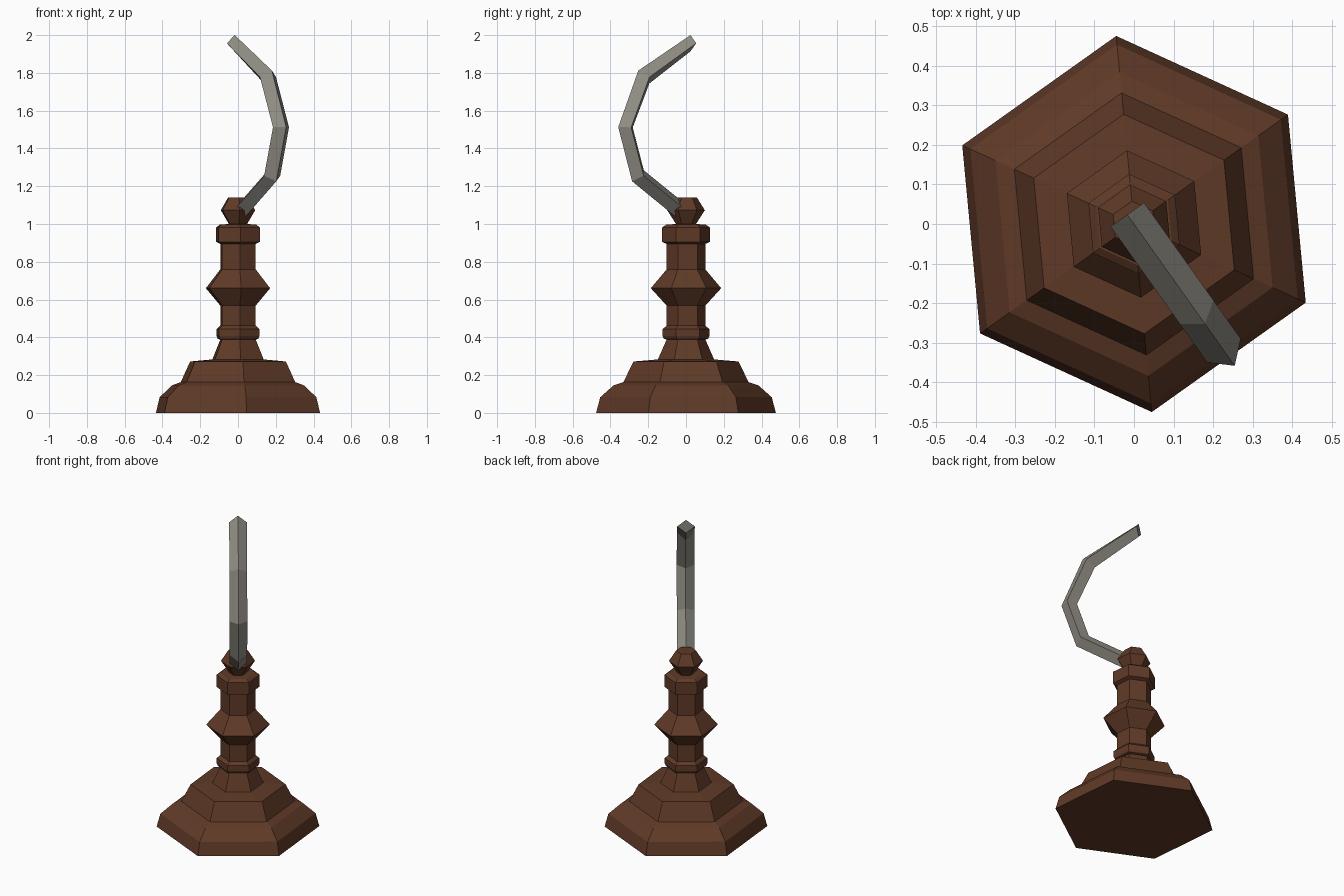
import bpy, bmesh, math
from mathutils import Vector

if "Cube" in bpy.data.objects:
    bpy.data.objects.remove(bpy.data.objects["Cube"])


def material(name, rgb):
    m = bpy.data.materials.new(name)
    m.diffuse_color = (*rgb, 1)
    m.use_nodes = True
    m.node_tree.nodes["Principled BSDF"].inputs["Base Color"].default_value = m.diffuse_color
    return m


wood = material("brown wood", (0.115, 0.042, 0.020))
metal = material("grey metal", (0.28, 0.265, 0.23))

TURN = math.radians(35.4)      # rotation of the hexagonal stand


def loft(name, rings, mat):
    """Skin a list of equal-length point rings and cap both ends."""
    bm = bmesh.new()
    vs = [[bm.verts.new(p) for p in ring] for ring in rings]
    n = len(vs[0])
    for a, b in zip(vs, vs[1:]):
        for i in range(n):
            j = (i + 1) % n
            bm.faces.new((a[i], a[j], b[j], b[i]))
    bm.faces.new(vs[0][::-1])
    bm.faces.new(vs[-1])
    bmesh.ops.recalc_face_normals(bm, faces=bm.faces)
    me = bpy.data.meshes.new(name)
    bm.to_mesh(me)
    bm.free()
    me.materials.append(mat)
    ob = bpy.data.objects.new(name, me)
    bpy.context.collection.objects.link(ob)
    return ob


def hex_turned(name, profile):
    """Six-sided turning from (radius, height) pairs."""
    rings = [[(r * math.cos(TURN + k * math.pi / 3),
               r * math.sin(TURN + k * math.pi / 3), z) for k in range(6)]
             for r, z in profile]
    return loft(name, rings, wood)


# Stepped foot
hex_turned("base", [(0.478, 0), (0.456, 0.083), (0.386, 0.145), (0.333, 0.163),
                    (0.279, 0.272), (0.15, 0.283)])

# Turned column: flared neck, lower ring, bulge, upper collar
hex_turned("column", [(0.151, 0.28), (0.103, 0.388), (0.118, 0.392), (0.125, 0.408),
                      (0.125, 0.443), (0.103, 0.462), (0.103, 0.568), (0.187, 0.66),
                      (0.103, 0.76), (0.103, 0.895), (0.127, 0.905), (0.127, 0.982),
                      (0.105, 0.997), (0.045, 1.0)])

# Finial on top
hex_turned("finial", [(0.05, 0.995), (0.1, 1.073), (0.058, 1.14)])

# Curved hook: diamond section swept along a path of (outward, height),
# each with the outward mitre offset of the section
AZ = TURN - math.pi / 2
out = Vector((math.cos(AZ), math.sin(AZ), 0))
side = Vector((-math.sin(AZ), math.cos(AZ), 0))
up = Vector((0, 0, 1))
HALF_WIDTH = 0.052
path = [((0.03, 1.068), (0.0, -0.055)),
        ((0.312, 1.255), (0.038, -0.029)),
        ((0.393, 1.512), (0.047, 0.001)),
        ((0.274, 1.778), (0.036, 0.034)),
        ((-0.029, 1.957), (0.0, 0.043))]
rings = []
for (d, z), (md, mz) in path:
    c = out * d + up * z
    m = out * md + up * mz
    rings.append([c + m, c + side * HALF_WIDTH, c - m, c - side * HALF_WIDTH])
loft("hook", rings, metal)
